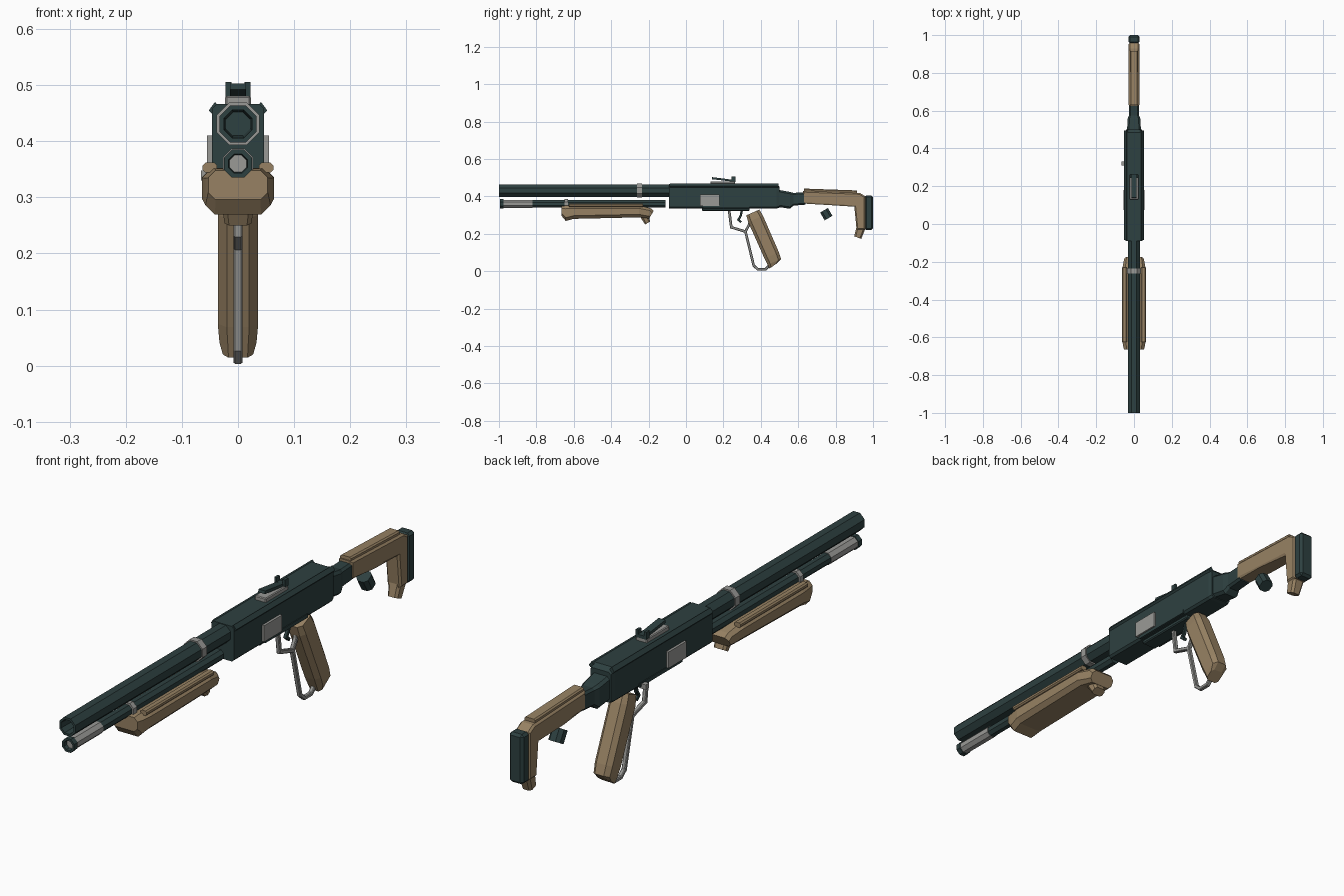
import bpy, bmesh, math

if "Cube" in bpy.data.objects:
    bpy.data.objects.remove(bpy.data.objects["Cube"])


def material(name, rgb):
    m = bpy.data.materials.new(name)
    m.diffuse_color = (*rgb, 1)
    m.use_nodes = True
    m.node_tree.nodes["Principled BSDF"].inputs["Base Color"].default_value = m.diffuse_color
    return m


DARK = material("dark green steel", (0.027, 0.052, 0.052))
WOOD = material("tan wood", (0.31, 0.222, 0.125))
GREY = material("grey metal", (0.32, 0.32, 0.305))
OCT = 0.586  # corner cut that turns a square into a regular octagon


def finish(name, mat, bm):
    bmesh.ops.recalc_face_normals(bm, faces=bm.faces)
    me = bpy.data.meshes.new(name)
    bm.to_mesh(me)
    bm.free()
    me.materials.append(mat)
    ob = bpy.data.objects.new(name, me)
    bpy.context.collection.objects.link(ob)
    return ob


def loft(name, mat, sections, x=0.0):
    """Join corner-cut rectangles (y, z, half width, half height, cut, tilt in degrees)."""
    bm = bmesh.new()
    rings = []
    for y, z, w, h, c, tilt in sections:
        t = math.radians(tilt)
        outline = [(w - c, -h), (w, c - h), (w, h - c), (w - c, h),
                   (c - w, h), (-w, h - c), (-w, c - h), (c - w, -h)]
        rings.append([bm.verts.new((x + a, y - b * math.sin(t), z + b * math.cos(t)))
                      for a, b in outline])
    for r, s in zip(rings, rings[1:]):
        for i in range(8):
            j = (i + 1) % 8
            bm.faces.new((r[i], r[j], s[j], s[i]))
    bm.faces.new(rings[0])
    bm.faces.new(rings[-1])
    return finish(name, mat, bm)


def tube(name, mat, z, stations):
    """Octagonal turned part along y from (y, apothem) stations."""
    return loft(name, mat, [(y, z, a, a, OCT * a, 0) for y, a in stations])


def block(name, mat, x, y, z, cut=0.0):
    """Box from (min, max) ranges with optional edge cut."""
    bm = bmesh.new()
    bmesh.ops.create_cube(bm, size=1)
    for v in bm.verts:
        v.co = [r[0] if c < 0 else r[1] for c, r in zip(v.co, (x, y, z))]
    if cut:
        bmesh.ops.bevel(bm, geom=bm.edges[:], offset=cut, segments=1, affect='EDGES')
    return finish(name, mat, bm)


def prism(name, mat, pts, w, cut=0.0):
    """Side profile in (y, z), extruded to half width w, edges cut."""
    bm = bmesh.new()
    f = bm.faces.new([bm.verts.new((-w, y, z)) for y, z in pts])
    ext = bmesh.ops.extrude_face_region(bm, geom=[f])["geom"]
    for v in ext:
        if isinstance(v, bmesh.types.BMVert):
            v.co.x = w
    if cut:
        rim = [e for e in bm.edges if abs(e.verts[0].co.x - e.verts[1].co.x) < 1e-6]
        bmesh.ops.bevel(bm, geom=rim, offset=cut, segments=1, affect='EDGES')
    return finish(name, mat, bm)


def strap(name, mat, pts, w, h):
    """Bent bar following (y, z) points with mitred corners."""
    angs = [math.atan2(q[1] - p[1], q[0] - p[0]) for p, q in zip(pts, pts[1:])]
    angs = [angs[0]] + angs + [angs[-1]]
    secs = []
    for (y, z), a, b in zip(pts, angs, angs[1:]):
        secs.append((y, z, w, h / max(0.5, math.cos((b - a) / 2)), h * 0.4,
                     math.degrees((a + b) / 2)))
    return loft(name, mat, secs)


# Barrel with open bore
tube("barrel", DARK, 0.431, [(-0.93, 0.021), (-1, 0.025), (-1, 0.033), (-0.08, 0.033)])
tube("barrel_band", GREY, 0.431, [(-0.262, 0.038), (-0.236, 0.038)])

# Magazine tube
tube("magazine_tip", DARK, 0.36, [(-0.97, 0.014), (-0.995, 0.017), (-0.995, 0.025), (-0.975, 0.025)])
tube("magazine_sleeve", GREY, 0.36, [(-0.98, 0.022), (-0.82, 0.022)])
tube("magazine_tube", DARK, 0.36, [(-0.82, 0.02), (-0.11, 0.02)])
tube("magazine_band", GREY, 0.36, [(-0.65, 0.027), (-0.63, 0.027)])

# Pump handle with side rails and rear hook
loft("pump_handle", WOOD, [
    (-0.665, 0.322, 0.053, 0.026, 0.013, 0),
    (-0.643, 0.31, 0.058, 0.041, 0.017, 0),
    (-0.60, 0.316, 0.064, 0.036, 0.017, 0),
    (-0.25, 0.32, 0.064, 0.032, 0.016, 0),
    (-0.20, 0.31, 0.054, 0.029, 0.013, -25),
    (-0.185, 0.302, 0.05, 0.023, 0.013, -30)])
loft("pump_hook", WOOD, [
    (-0.225, 0.30, 0.03, 0.022, 0.01, -50), (-0.205, 0.258, 0.024, 0.016, 0.008, -60)])
for s, side in ((1, "right"), (-1, "left")):
    loft(side + "_pump_rail", WOOD, [
        (-0.625, 0.353, 0.013, 0.009, 0.005, 0), (-0.23, 0.353, 0.013, 0.009, 0.005, 0)], x=s * 0.05)

# Receiver body with raised corner strips
loft("receiver", DARK, [
    (-0.09, 0.401, 0.046, 0.065, 0.008, 0), (0.485, 0.401, 0.046, 0.065, 0.008, 0),
    (0.50, 0.395, 0.042, 0.056, 0.008, 0)])
for s, side in ((1, "right"), (-1, "left")):
    bm = bmesh.new()
    ends = [[bm.verts.new((s * x, y, z)) for x, z in
             ((0.033, 0.461), (0.041, 0.47), (0.052, 0.455), (0.045, 0.447))] for y in (-0.085, 0.495)]
    for i in range(4):
        bm.faces.new((ends[0][i], ends[0][i - 1], ends[1][i - 1], ends[1][i]))
    for e in ends:
        bm.faces.new(e)
    finish(side + "_receiver_strip", DARK, bm)
    # Loading port plate and lower side panel
    xs = sorted((s * 0.04, s * 0.055))
    block(side + "_port_plate", GREY, xs, (0.075, 0.18), (0.35, 0.41))
    xs = sorted((s * 0.04, s * 0.049))
    block(side + "_side_panel", DARK, xs, (0.09, 0.34), (0.338, 0.352))
block("trigger_plate", DARK, (-0.03, 0.03), (0.085, 0.34), (0.323, 0.345), 0.004)
block("safety_pin", GREY, (-0.066, -0.04), (0.31, 0.33), (0.33, 0.348))

# Rear sight
block("sight_base", GREY, (-0.023, 0.023), (0.13, 0.262), (0.46, 0.481), 0.003)
prism("sight_leaf", DARK, [(0.138, 0.492), (0.14, 0.503), (0.25, 0.489), (0.25, 0.479)], 0.014)
block("sight_bar", DARK, (-0.022, 0.022), (0.244, 0.264), (0.478, 0.49))
for s, side in ((1, "right"), (-1, "left")):
    xs = sorted((s * 0.012, s * 0.022))
    block(side + "_sight_post", DARK, xs, (0.244, 0.264), (0.488, 0.506))

# Neck joining receiver and stock
loft("neck", DARK, [
    (0.49, 0.39, 0.037, 0.046, 0.01, 0), (0.555, 0.379, 0.034, 0.045, 0.01, 0),
    (0.575, 0.385, 0.027, 0.034, 0.008, 0), (0.64, 0.389, 0.027, 0.033, 0.008, 0)])

# Stock: arm, rear leg, foot and cheek rest
prism("stock", WOOD, [
    (0.625, 0.362), (0.625, 0.43), (0.93, 0.418), (0.96, 0.40), (0.96, 0.222),
    (0.912, 0.222), (0.90, 0.345), (0.76, 0.354)], 0.029, 0.007)
loft("cheek_rest", WOOD, [
    (0.63, 0.43, 0.022, 0.012, 0.005, -2), (0.915, 0.42, 0.022, 0.012, 0.005, -2)])
loft("stock_foot", WOOD, [
    (0.936, 0.235, 0.025, 0.024, 0.009, -105), (0.918, 0.18, 0.02, 0.02, 0.008, -110)])
block("butt_pad", DARK, (-0.029, 0.029), (0.955, 1.0), (0.22, 0.405), 0.009)
loft("stock_stud", DARK, [
    (0.738, 0.326, 0.024, 0.024, 0.012, -60), (0.762, 0.284, 0.024, 0.024, 0.012, -60)])

# Grip
loft("grip", WOOD, [
    (0.357, 0.314, 0.031, 0.038, 0.014, -66),
    (0.372, 0.28, 0.036, 0.043, 0.016, -66),
    (0.458, 0.085, 0.036, 0.042, 0.016, -67),
    (0.472, 0.05, 0.033, 0.039, 0.015, -68),
    (0.466, 0.028, 0.027, 0.024, 0.01, -55)])

# Lever loop and trigger
strap("lever", GREY, [
    (0.23, 0.33), (0.242, 0.235), (0.318, 0.212), (0.362, 0.03), (0.385, 0.01),
    (0.425, 0.01), (0.45, 0.035)], 0.008, 0.007)
strap("lever_brace", GREY, [(0.318, 0.212), (0.338, 0.25), (0.345, 0.29)], 0.008, 0.007)
strap("trigger", DARK, [(0.30, 0.33), (0.292, 0.295), (0.28, 0.275), (0.295, 0.262)], 0.007, 0.006)
